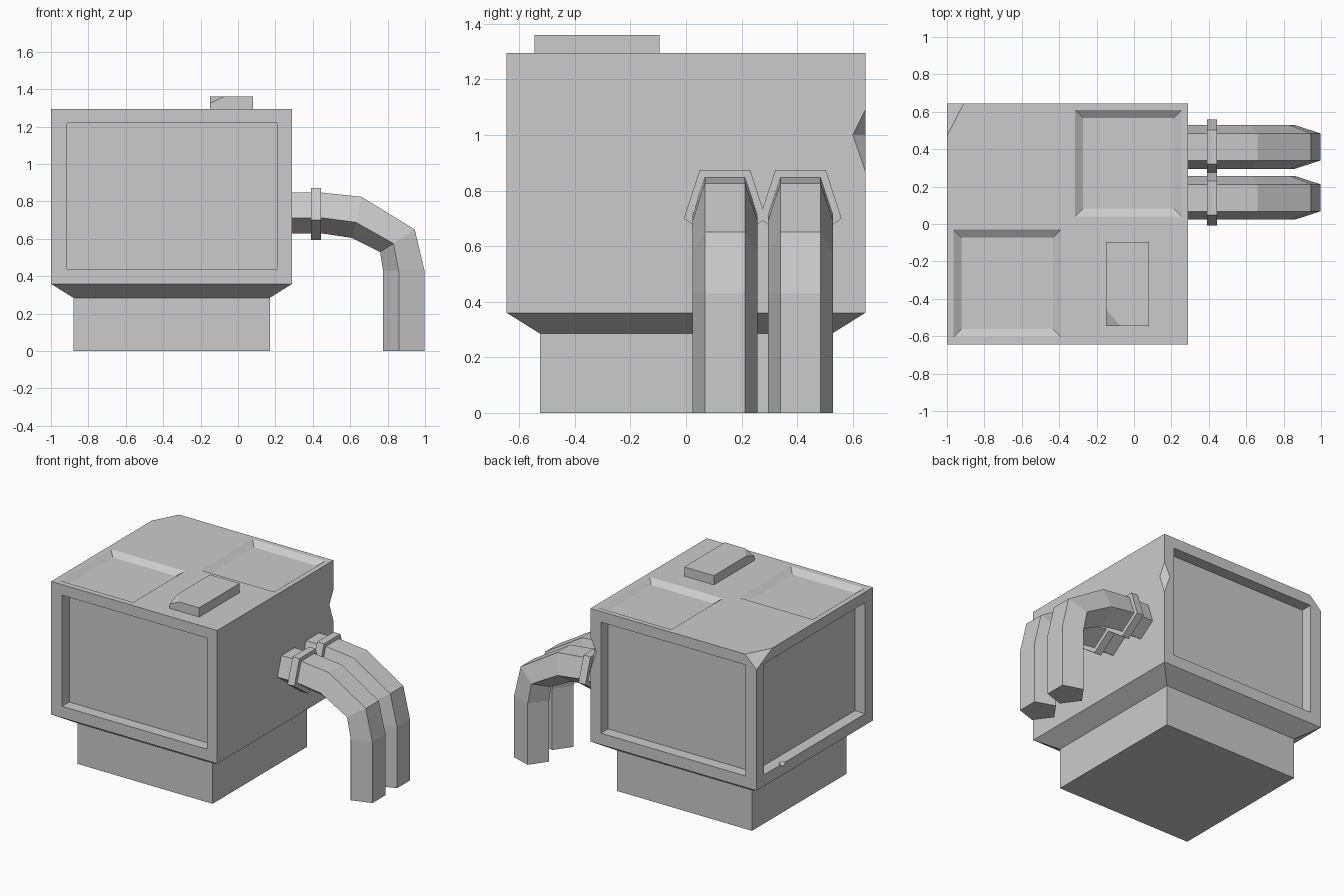
import bpy, bmesh
from mathutils import Vector

if "Cube" in bpy.data.objects:
    bpy.data.objects.remove(bpy.data.objects["Cube"])


def hull(name, pts):
    """Flat-faced convex solid around the given points."""
    bm = bmesh.new()
    for p in pts:
        bm.verts.new(p)
    bmesh.ops.convex_hull(bm, input=bm.verts[:])
    bmesh.ops.dissolve_limit(bm, angle_limit=0.001, verts=bm.verts[:], edges=bm.edges[:])
    bmesh.ops.recalc_face_normals(bm, faces=bm.faces[:])
    return finish(name, bm)


def finish(name, bm):
    me = bpy.data.meshes.new(name)
    bm.to_mesh(me)
    bm.free()
    ob = bpy.data.objects.new(name, me)
    bpy.context.collection.objects.link(ob)
    return ob


def rect(x0, x1, y0, y1, z, grow=0.0):
    return [(x, y, z) for x in (x0 - grow, x1 + grow) for y in (y0 - grow, y1 + grow)]


def box(name, x0, x1, y0, y1, z0, z1):
    return hull(name, rect(x0, x1, y0, y1, z0) + rect(x0, x1, y0, y1, z1))


def cut(ob, cutter):
    cutter.hide_render = True
    m = ob.modifiers.new("cut", 'BOOLEAN')
    m.operation, m.solver, m.object = 'DIFFERENCE', 'EXACT', cutter
    bpy.context.view_layer.objects.active = ob
    bpy.ops.object.modifier_apply(modifier=m.name)
    bpy.data.objects.remove(cutter)


def notch(a, b, p, q):
    """Wedge chipping an edge from a to b, with p and q on the adjoining faces."""
    a, b, p, q = map(Vector, (a, b, p, q))
    mid = (p + q) / 2
    return hull("notch_cutter", [p + (p - q), q + (q - p), mid + 2 * (a - mid), mid + 2 * (b - mid)])


# Main housing with sloped underside and one chipped top corner
X0, X1, Y, TOP, D = -1.0, 0.29, 0.645, 1.295, 0.08
body = hull("housing", rect(X0, X1, -Y, Y, 0.285, -0.12) + rect(X0, X1, -Y, Y, 0.36)
            + [(X0, -Y, TOP), (X1, -Y, TOP), (X1, Y, TOP),
               (X0, 0.47, TOP), (-0.91, Y, TOP), (X0, Y, 1.21)])

# Recessed panels on front, back and left
Z0, Z1 = 0.44, 1.22
cut(body, box("front_cutter", -0.915, 0.21, -Y - 0.1, -Y + D, Z0, Z1))
cut(body, box("back_cutter", -0.915, 0.21, Y - D, Y + 0.1, Z0, Z1))
cut(body, box("left_cutter", X0 - 0.1, X0 + D, -0.56, 0.565, Z0, Z1))

# Sloped trays in the top
for r in ((-0.315, 0.255, 0.04, 0.61), (-0.965, -0.39, -0.605, -0.03)):
    cut(body, hull("tray_cutter", rect(*r, TOP - 0.03, -0.043) + rect(*r, TOP + 0.03, 0.043)))

# Chipped edges
cut(body, notch((X1, Y, 0.87), (X1, Y, 1.09), (X1, 0.6, 1.0), (0.245, Y, 1.0)))
cut(body, notch((X0, 0.32, Z0), (X0, 0.39, Z0), (X0, 0.355, 0.42), (-0.97, 0.355, Z0)))

# Plinth
box("base", -0.88, 0.17, -0.525, 0.525, 0, 0.285)

# Chipped plate on top
hull("top_plate", rect(-0.15, 0.08, -0.545, -0.095, TOP)
     + [(0.08, -0.545, 1.36), (0.08, -0.095, 1.36), (-0.15, -0.095, 1.36),
        (-0.15, -0.455, 1.36), (-0.075, -0.545, 1.36), (-0.15, -0.545, 1.325)])


def tube(name, y, path, radius):
    """Five-sided tube; each path entry is (outer x, outer z, inner x, inner z)."""
    section = [(0, -0.588), (0, 0.588), (0.618, 0.951), (1, 0), (0.618, -0.951)]
    bm = bmesh.new()
    rings = []
    for ox, oz, ix, iz in path:
        rings.append([bm.verts.new((ox + (ix - ox) * t, y + w * radius, oz + (iz - oz) * t))
                      for t, w in section])
    for r, s in zip(rings, rings[1:]):
        for i in range(5):
            j = (i + 1) % 5
            bm.faces.new((r[i], r[j], s[j], s[i]))
    bm.faces.new(rings[0])
    bm.faces.new(rings[-1])
    bmesh.ops.recalc_face_normals(bm, faces=bm.faces[:])
    return finish(name, bm)


# Bent pipes with collars
bend = [(0.27, 0.847, 0.27, 0.629), (0.45, 0.847, 0.45, 0.629), (0.66, 0.825, 0.61, 0.605),
        (0.945, 0.65, 0.76, 0.53), (0.997, 0.43, 0.775, 0.43), (0.997, 0, 0.775, 0)]
collar = [(0.39, 0.873, 0.39, 0.593), (0.443, 0.873, 0.443, 0.593)]
for side, y in (("front", 0.14), ("back", 0.412)):
    tube(side + "_pipe", y, bend, 0.123)
    tube(side + "_pipe_collar", y, collar, 0.155)
